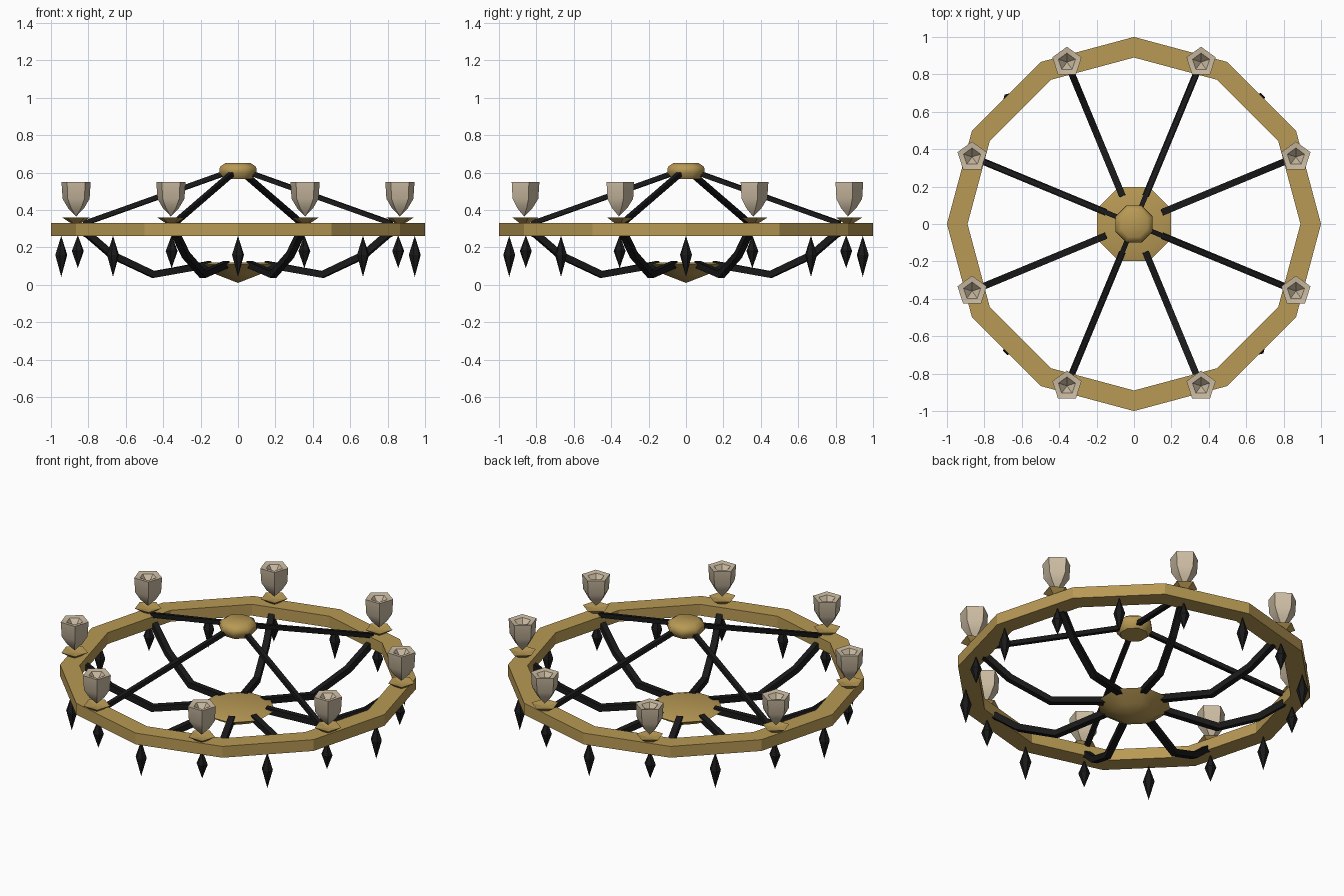
import bpy, bmesh, math
from math import cos, sin, radians, pi

if "Cube" in bpy.data.objects:
    bpy.data.objects.remove(bpy.data.objects["Cube"])


def material(name, rgb):
    m = bpy.data.materials.new(name)
    m.diffuse_color = (*rgb, 1)
    m.use_nodes = True
    m.node_tree.nodes["Principled BSDF"].inputs["Base Color"].default_value = m.diffuse_color
    return m


gold = material("gold", (0.48, 0.32, 0.09))
black = material("black_iron", (0.01, 0.01, 0.01))
beige = material("beige_glass", (0.6, 0.5, 0.36))


def lathe(name, profile, sides, mat, loc=(0, 0, 0), phase=0, closed=False, smooth=None):
    """Spin an (r, z) profile around z; r == 0 gives a pole."""
    bm = bmesh.new()
    rings = []
    for r, z in profile:
        if r == 0:
            rings.append([bm.verts.new((0, 0, z))] * sides)
        else:
            rings.append([bm.verts.new((r * cos(phase + 2 * pi * i / sides),
                                        r * sin(phase + 2 * pi * i / sides), z))
                          for i in range(sides)])
    pairs = list(zip(rings, rings[1:]))
    if closed:
        pairs.append((rings[-1], rings[0]))
    for a, b in pairs:
        for i in range(sides):
            j = (i + 1) % sides
            bm.faces.new(list(dict.fromkeys((a[i], a[j], b[j], b[i]))))
    bmesh.ops.recalc_face_normals(bm, faces=bm.faces)
    me = bpy.data.meshes.new(name)
    bm.to_mesh(me)
    bm.free()
    ob = bpy.data.objects.new(name, me)
    bpy.context.collection.objects.link(ob)
    ob.location = loc
    me.materials.append(mat)
    if smooth:
        bpy.ops.object.select_all(action='DESELECT')
        ob.select_set(True)
        bpy.context.view_layer.objects.active = ob
        bpy.ops.object.shade_smooth_by_angle(angle=radians(smooth))
    return ob


def bar(name, path, angle, half, mat):
    """Square bar following (r, z) points in the vertical plane at an angle."""
    cu = bpy.data.curves.new(name, 'CURVE')
    cu.dimensions = '3D'
    cu.bevel_depth = half * math.sqrt(2)
    cu.bevel_resolution = 0
    cu.use_fill_caps = True
    sp = cu.splines.new('POLY')
    sp.points.add(len(path) - 1)
    for p, (r, z) in zip(sp.points, path):
        p.co = (r * cos(angle), r * sin(angle), z, 1)
        p.tilt = pi / 4
    sp.use_smooth = False
    cu.materials.append(mat)
    ob = bpy.data.objects.new(name, cu)
    bpy.context.collection.objects.link(ob)


# Twelve-sided ring
lathe("ring", [(1, .26), (1, .33), (.89, .33), (.89, .26)], 12, gold, closed=True)

# Upper and lower hubs
lathe("upper_hub", [(0, .65), (.075, .65), (.105, .63), (.108, .6), (.08, .565), (0, .565)],
      8, gold, phase=pi / 8, smooth=50)
lathe("lower_hub", [(0, .12), (.17, .12), (.213, .108), (.125, .055), (0, .01)],
      8, gold, phase=pi / 8, smooth=50)

arm_path = [(.91, .29), (.865, .268), (.73, .16), (.49, .055), (.16, .11)]
for k in range(8):
    a = radians(22.5 + 45 * k)
    # Curved lower arms, and upper rods on every second arm
    bar("lower_arm", arm_path, a, .018, black)
    if k % 2:
        bar("upper_rod", [(.05, .605), (.89, .328)], a, .013, black)

    # Saucers and five-sided cups, all facing the same way
    x, y = .937 * cos(a), .937 * sin(a)
    lathe("saucer", [(0, .32), (.03, .33), (.078, .36), (.03, .352), (0, .35)],
          5, gold, (x, y, 0), pi / 2)
    lathe("cup", [(0, .365), (.045, .41), (.076, .46), (.082, .55), (.048, .545), (0, .49)],
          5, beige, (x, y, 0), pi / 2, smooth=40)

    # Short drops under the cups, long drops between them
    lathe("short_drop", [(0, .265), (.033, .18), (0, .09)], 6, black,
          (.927 * cos(a), .927 * sin(a), 0), radians(15))
    b = radians(45 * k)
    lathe("long_drop", [(0, .262), (.033, .16), (0, .042)], 6, black,
          (.945 * cos(b), .945 * sin(b), 0), radians(15))
